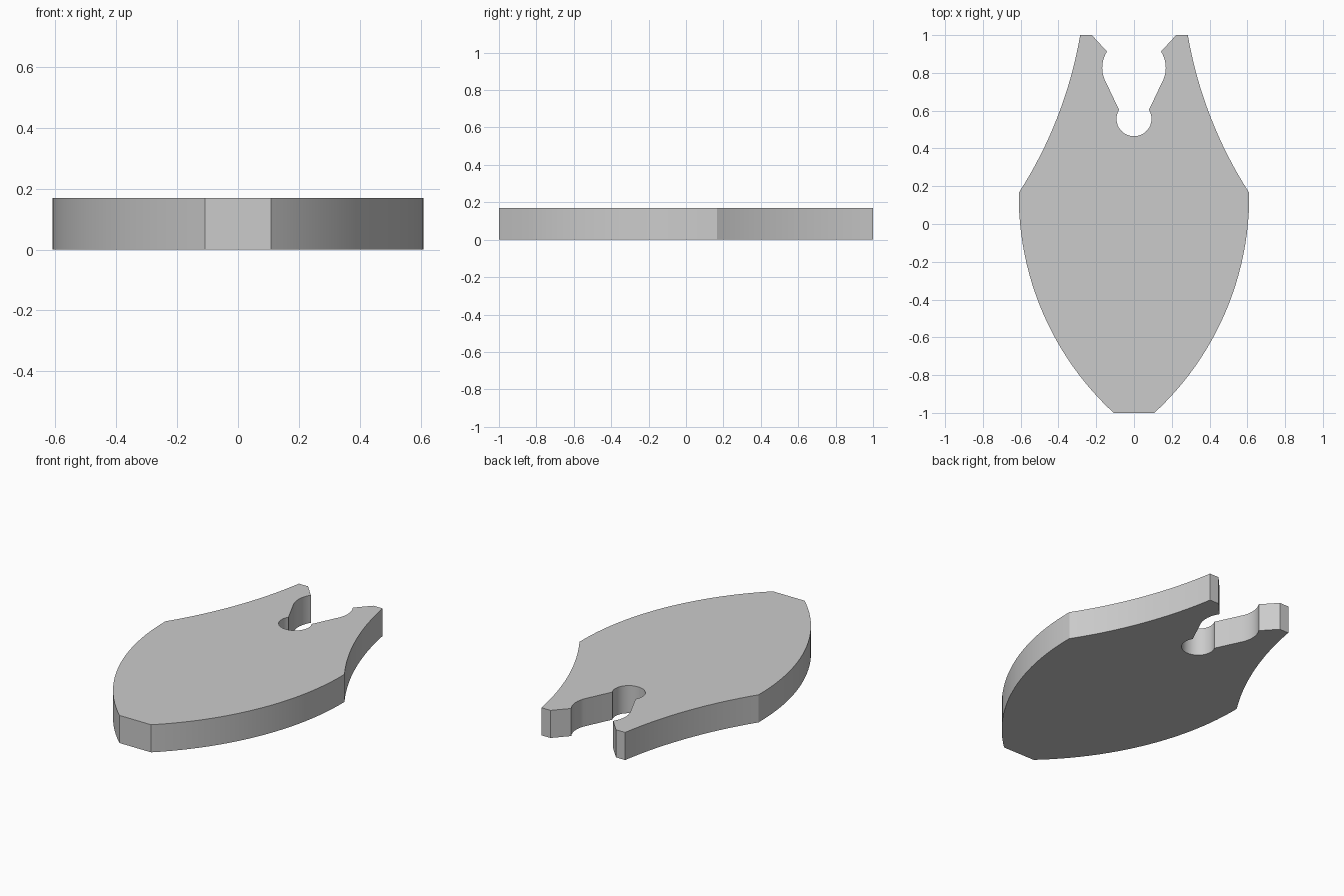
import bpy, bmesh, math
from mathutils import Vector

THICKNESS = 0.17

cube = bpy.data.objects.get("Cube")
if cube:
    bpy.data.objects.remove(cube, do_unlink=True)


def arc(a, b, c, steps):
    """Points on the circle from a through b to c."""
    a, b, c = Vector(a), Vector(b), Vector(c)
    u, v = b - a, c - a
    d = 2 * u.cross(v)
    centre = a + Vector((v.y * u.length_squared - u.y * v.length_squared,
                         u.x * v.length_squared - v.x * u.length_squared)) / d
    start, end = a - centre, c - centre
    sweep = math.atan2(start.cross(end), start.dot(end))
    if sweep * d < 0:
        sweep += math.copysign(math.tau, d)
    angle = math.atan2(start.y, start.x)
    return [centre + start.length * Vector((math.cos(angle + sweep * i / steps),
                                            math.sin(angle + sweep * i / steps)))
            for i in range(steps + 1)]


# Half outline: lower flank, upper flank, prong tip, notch, round seat
half = arc((0.108, -1), (0.425, -0.59), (0.61, 0.165), 24)
half += arc((0.61, 0.165), (0.4, 0.58), (0.285, 1), 16)[1:]
half += [Vector((0.223, 1))]
half += arc((0.143, 0.913), (0.168, 0.835), (0.157, 0.768), 10)
half += arc((0.079, 0.604), (0.065, 0.491), (0, 0.465), 16)
outline = half + [Vector((-p.x, p.y)) for p in reversed(half[:-1])]

# Extrude the outline into a flat plate
bm = bmesh.new()
base = bm.faces.new([bm.verts.new((p.x, p.y, 0)) for p in outline])
top = bmesh.ops.extrude_face_region(bm, geom=[base], use_keep_orig=True)
bmesh.ops.translate(bm, vec=(0, 0, THICKNESS),
                    verts=[g for g in top["geom"] if isinstance(g, bmesh.types.BMVert)])
bmesh.ops.recalc_face_normals(bm, faces=bm.faces)
mesh = bpy.data.meshes.new("notched_plate")
bm.to_mesh(mesh)
bm.free()
plate = bpy.data.objects.new("notched_plate", mesh)
bpy.context.collection.objects.link(plate)

# Plain grey finish
grey = bpy.data.materials.new("light_grey")
grey.use_nodes = True
colour = (0.6, 0.6, 0.6, 1)
grey.diffuse_color = colour
grey.node_tree.nodes["Principled BSDF"].inputs["Base Color"].default_value = colour
mesh.materials.append(grey)

# Smooth curved walls, crisp rims and corners
bpy.ops.object.select_all(action="DESELECT")
plate.select_set(True)
bpy.context.view_layer.objects.active = plate
bpy.ops.object.shade_smooth_by_angle(angle=math.radians(20))
